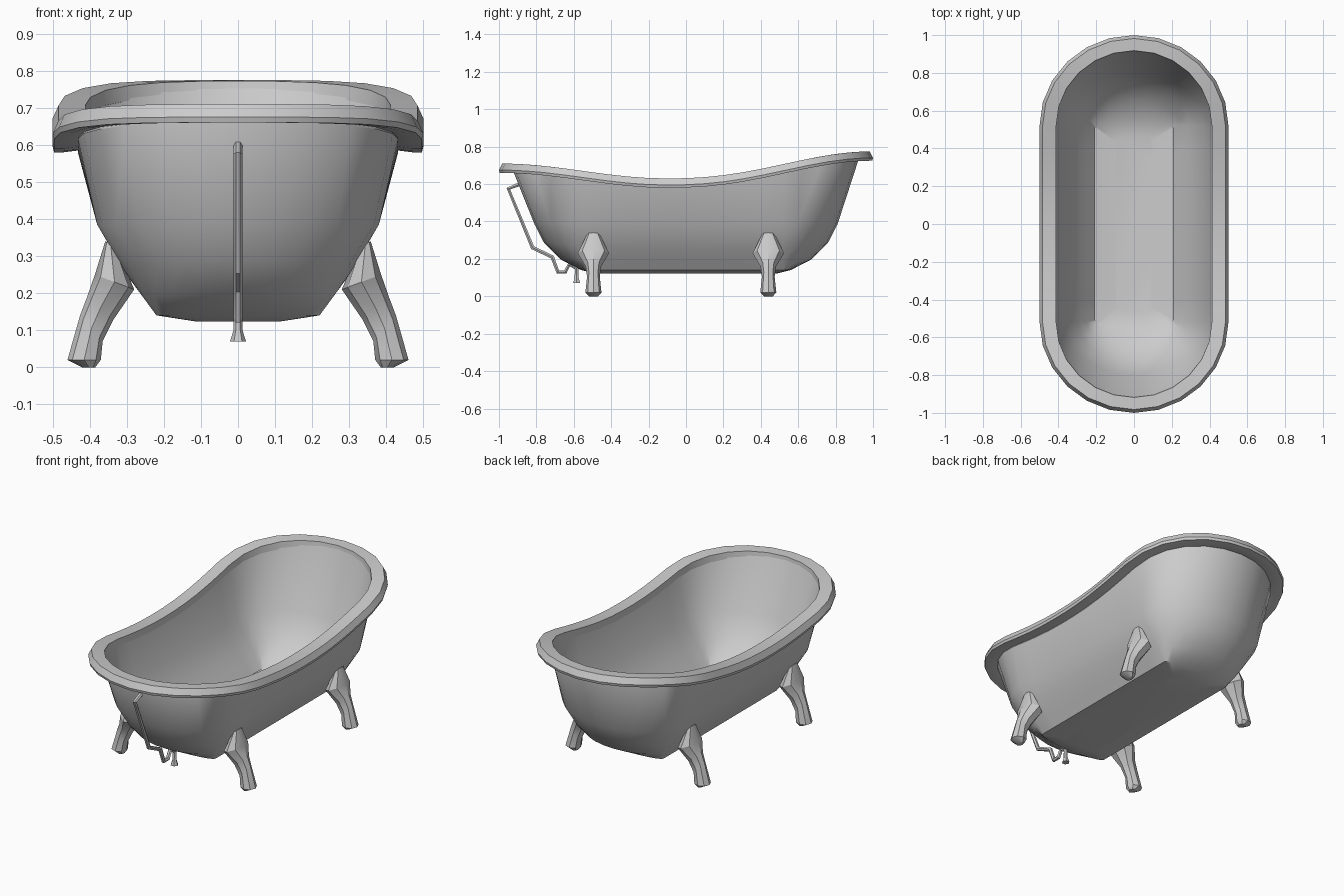
import bpy, bmesh, math
from mathutils import Vector

if "Cube" in bpy.data.objects:
    bpy.data.objects.remove(bpy.data.objects["Cube"])

grey = bpy.data.materials.new("enamel grey")
grey.use_nodes = True
COLOUR = (0.6, 0.6, 0.6, 1)
grey.diffuse_color = COLOUR
grey.node_tree.nodes["Principled BSDF"].inputs["Base Color"].default_value = COLOUR


def finish(obj, angle):
    obj.data.materials.append(grey)
    bpy.ops.object.select_all(action='DESELECT')
    obj.select_set(True)
    bpy.context.view_layer.objects.active = obj
    bpy.ops.object.shade_smooth_by_angle(angle=math.radians(angle))


def loft(name, rings, closed=False, angle=35):
    """Skin a list of equal point rings; cap the ends or join them."""
    bm = bmesh.new()
    loops = [[bm.verts.new(p) for p in ring] for ring in rings]
    n = len(loops[0])
    pairs = list(zip(loops, loops[1:]))
    if closed:
        pairs.append((loops[-1], loops[0]))
    else:
        bm.faces.new(loops[0])
        bm.faces.new(loops[-1])
    for a, b in pairs:
        for i in range(n):
            j = (i + 1) % n
            bm.faces.new((a[i], a[j], b[j], b[i]))
    bmesh.ops.recalc_face_normals(bm, faces=bm.faces)
    mesh = bpy.data.meshes.new(name)
    bm.to_mesh(mesh)
    bm.free()
    obj = bpy.data.objects.new(name, mesh)
    bpy.context.collection.objects.link(obj)
    finish(obj, angle)
    return obj


def rim_height(y):
    """Swooping top edge: low in the middle, highest at the back."""
    if y < -0.1:
        t, rise = (-0.1 - y) / 0.9, 0.08
    else:
        t, rise = ((y + 0.1) / 1.1) ** 1.15, 0.145
    return 0.63 + rise * (1 - math.cos(math.pi * min(t, 1))) / 2


def oval(w, l, height):
    """Long oval: straight sides with elliptical ends."""
    s = min(0.52, l - 0.04)
    half = [(w, s * k / 5) for k in range(-5, 5)]
    half += [(w * math.cos(a), s + (l - s) * math.sin(a))
             for a in (math.pi * k / 12 for k in range(12))]
    pts = half + [(-x, -y) for x, y in half]
    return [Vector((x, y, height(y))) for x, y in pts]


def flat(z):
    return lambda y: z


def rim(drop):
    return lambda y: rim_height(y) - drop


def knuckle(z):
    """Bilge line that lifts at both ends."""
    return lambda y: z + 0.035 * min(1, max(0, (abs(y) - 0.5) / 0.25))


# Tub shell: outside from the base up, then inside down to the floor
T = 0.012
outer = [(0.11, 0.49, flat, 0.123), (0.22, 0.56, flat, 0.14),
         (0.262, 0.67, flat, 0.197), (0.303, 0.76, knuckle, 0.253),
         (0.38, 0.81, flat, 0.385)]
rings = [oval(w, l, f(z)) for w, l, f, z in outer]
rings += [oval(0.432, 0.92, rim(0.05)), oval(0.418, 0.915, rim(0.02))]
rings += [oval(w - T, l - T, f(z + T)) for w, l, f, z in reversed(outer)]
loft("tub_shell", rings)

# Rolled rim
rim_section = [(0.412, 0.918, 0.0), (0.484, 0.982, 0.0), (0.5, 1.0, 0.035),
               (0.496, 0.996, 0.05), (0.47, 0.97, 0.05), (0.43, 0.92, 0.045),
               (0.412, 0.912, 0.04)]
loft("rim", [oval(w, l, rim(d)) for w, l, d in rim_section], closed=True)

# Four splayed feet: outer point, inner point (x, z) and half depth
foot_section = [((0.358, 0.34), (0.33, 0.33), 0.032),
                ((0.386, 0.25), (0.28, 0.21), 0.084),
                ((0.407, 0.19), (0.335, 0.13), 0.042),
                ((0.426, 0.14), (0.365, 0.07), 0.034),
                ((0.46, 0.02), (0.37, 0.02), 0.043),
                ((0.42, 0.0), (0.385, 0.0), 0.024)]


def foot(name, side, y):
    rings = []
    for (ox, oz), (ix, iz), depth in foot_section:
        ring = []
        for k in range(8):
            a = math.pi * k / 4
            u = 0.5 + 0.5 * math.cos(a)
            ring.append(Vector((side * (ix + (ox - ix) * u),
                                y + depth * math.sin(a),
                                iz + (oz - iz) * u)))
        rings.append(ring)
    loft(name, rings, angle=30)


for side, label in ((1, "left"), (-1, "right")):
    foot("front_foot_" + label, side, -0.495)
    foot("back_foot_" + label, side, 0.44)

# Overflow and drain pipe with a flared outlet
path = [(-0.89, 0.6), (-0.95, 0.575), (-0.82, 0.26), (-0.715, 0.21),
        (-0.685, 0.13), (-0.645, 0.13), (-0.625, 0.17), (-0.585, 0.15),
        (-0.585, 0.1), (-0.585, 0.07)]
curve = bpy.data.curves.new("drain_pipe", 'CURVE')
curve.dimensions = '3D'
curve.bevel_depth = 0.012
curve.bevel_resolution = 1
curve.use_fill_caps = True
spline = curve.splines.new('POLY')
spline.points.add(len(path) - 1)
for point, (y, z) in zip(spline.points, path):
    point.co = (0, y, z, 1)
spline.points[-1].radius = 1.8
pipe = bpy.data.objects.new("drain_pipe", curve)
bpy.context.collection.objects.link(pipe)
bpy.ops.object.select_all(action='DESELECT')
pipe.select_set(True)
bpy.context.view_layer.objects.active = pipe
bpy.ops.object.convert(target='MESH')
finish(bpy.context.object, 30)
